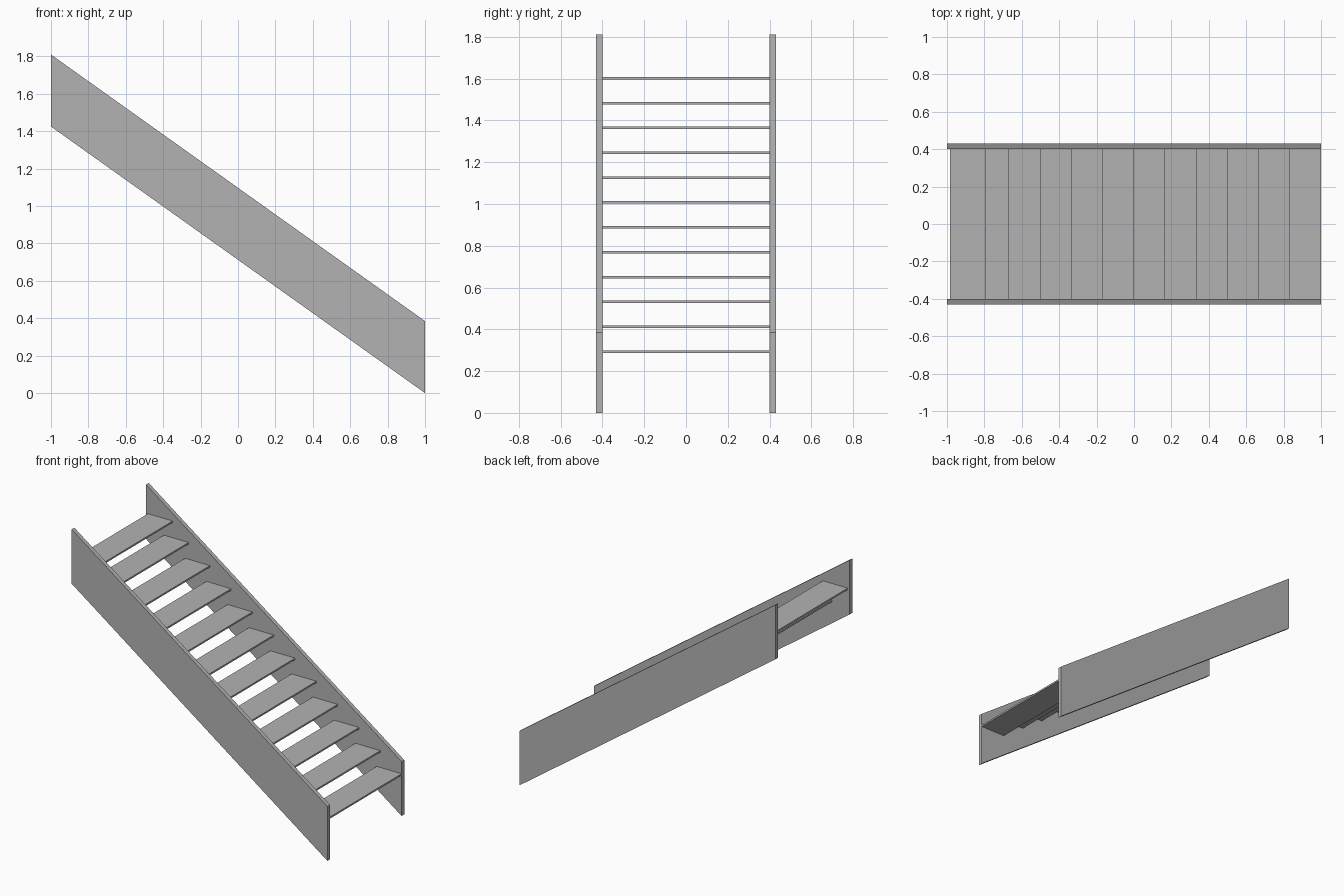
import bpy
import bmesh

cube = bpy.data.objects.get("Cube")
if cube:
    bpy.data.objects.remove(cube, do_unlink=True)

# One plain grey for the whole staircase
grey = bpy.data.materials.new("plain_grey")
grey.use_nodes = True
colour = (0.45, 0.45, 0.45, 1)
grey.diffuse_color = colour
grey.node_tree.nodes["Principled BSDF"].inputs["Base Color"].default_value = colour


def prism(name, profile, y0, y1):
    """Extrude an x-z profile from y0 to y1."""
    bm = bmesh.new()
    face = bm.faces.new([bm.verts.new((x, y0, z)) for x, z in profile])
    new = bmesh.ops.extrude_face_region(bm, geom=[face])["geom"]
    verts = [v for v in new if isinstance(v, bmesh.types.BMVert)]
    bmesh.ops.translate(bm, verts=verts, vec=(0, y1 - y0, 0))
    bmesh.ops.recalc_face_normals(bm, faces=bm.faces)
    mesh = bpy.data.meshes.new(name)
    bm.to_mesh(mesh)
    bm.free()
    mesh.materials.append(grey)
    obj = bpy.data.objects.new(name, mesh)
    bpy.context.collection.objects.link(obj)
    return obj


INNER, OUTER = 0.40, 0.43
RISE, TOP, HEIGHT = 0.119, 1.81, 0.385
GOING, DEPTH, THICK = 0.1667, 0.194, 0.012
COUNT = 12

# Sloping side boards with plumb-cut ends
slope = [(1, 0), (1, HEIGHT), (-1, TOP), (-1, TOP - HEIGHT)]
prism("left_stringer", slope, INNER, OUTER)
prism("right_stringer", slope, -OUTER, -INNER)

# Open treads; the top one sits slightly forward
for i in range(COUNT):
    front = 1 - i * GOING
    if i == COUNT - 1:
        front = DEPTH - 0.985
    z = 0.287 + i * RISE
    back = front - DEPTH
    prism(f"tread_{i + 1}",
          [(back, z), (front, z), (front, z + THICK), (back, z + THICK)],
          -INNER, INNER)
